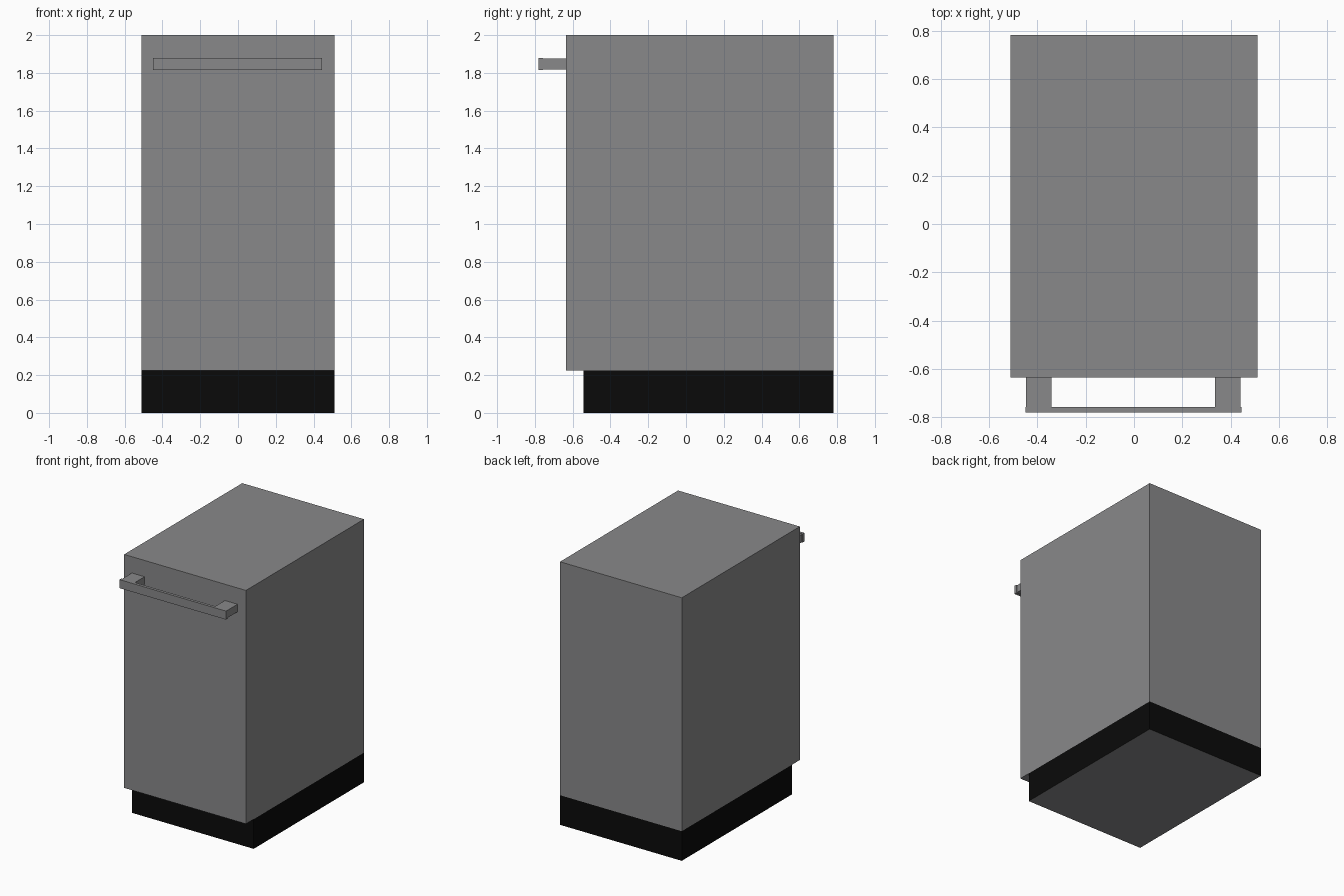
import bpy, bmesh

if "Cube" in bpy.data.objects:
    bpy.data.objects.remove(bpy.data.objects["Cube"])


def material(name, rgb):
    m = bpy.data.materials.new(name)
    m.diffuse_color = (*rgb, 1)
    m.use_nodes = True
    m.node_tree.nodes["Principled BSDF"].inputs["Base Color"].default_value = m.diffuse_color
    return m


steel = material("brushed_grey", (0.25, 0.25, 0.255))
black = material("kick_black", (0.003, 0.003, 0.003))


def box(name, x, y, z, mats):
    """Box spanning the (min, max) ranges x, y and z."""
    bm = bmesh.new()
    bmesh.ops.create_cube(bm, size=1)
    for v in bm.verts:
        v.co = [r[0] if c < 0 else r[1] for c, r in zip(v.co, (x, y, z))]
    me = bpy.data.meshes.new(name)
    bm.to_mesh(me)
    bm.free()
    for m in mats:
        me.materials.append(m)
    ob = bpy.data.objects.new(name, me)
    bpy.context.collection.objects.link(ob)
    return ob


W = (-0.512, 0.512)

# cabinet and the door panel that overhangs the plinth
box("cabinet", W, (-0.543, 0.782), (0.225, 2.0), [steel])
box("door", W, (-0.636, -0.543), (0.225, 2.0), [steel])

# recessed black plinth with a grey underside
plinth = box("plinth", W, (-0.543, 0.782), (0.0, 0.225), [black, steel])
for face in plinth.data.polygons:
    face.material_index = 1 if face.normal.z < -0.5 else 0

# handle: flat bar on two posts
box("handle_bar", (-0.45, 0.445), (-0.78, -0.758), (1.815, 1.88), [steel])
for side, x in (("left", (-0.447, -0.341)), ("right", (0.335, 0.441))):
    box("handle_post_" + side, x, (-0.758, -0.636), (1.818, 1.876), [steel])
